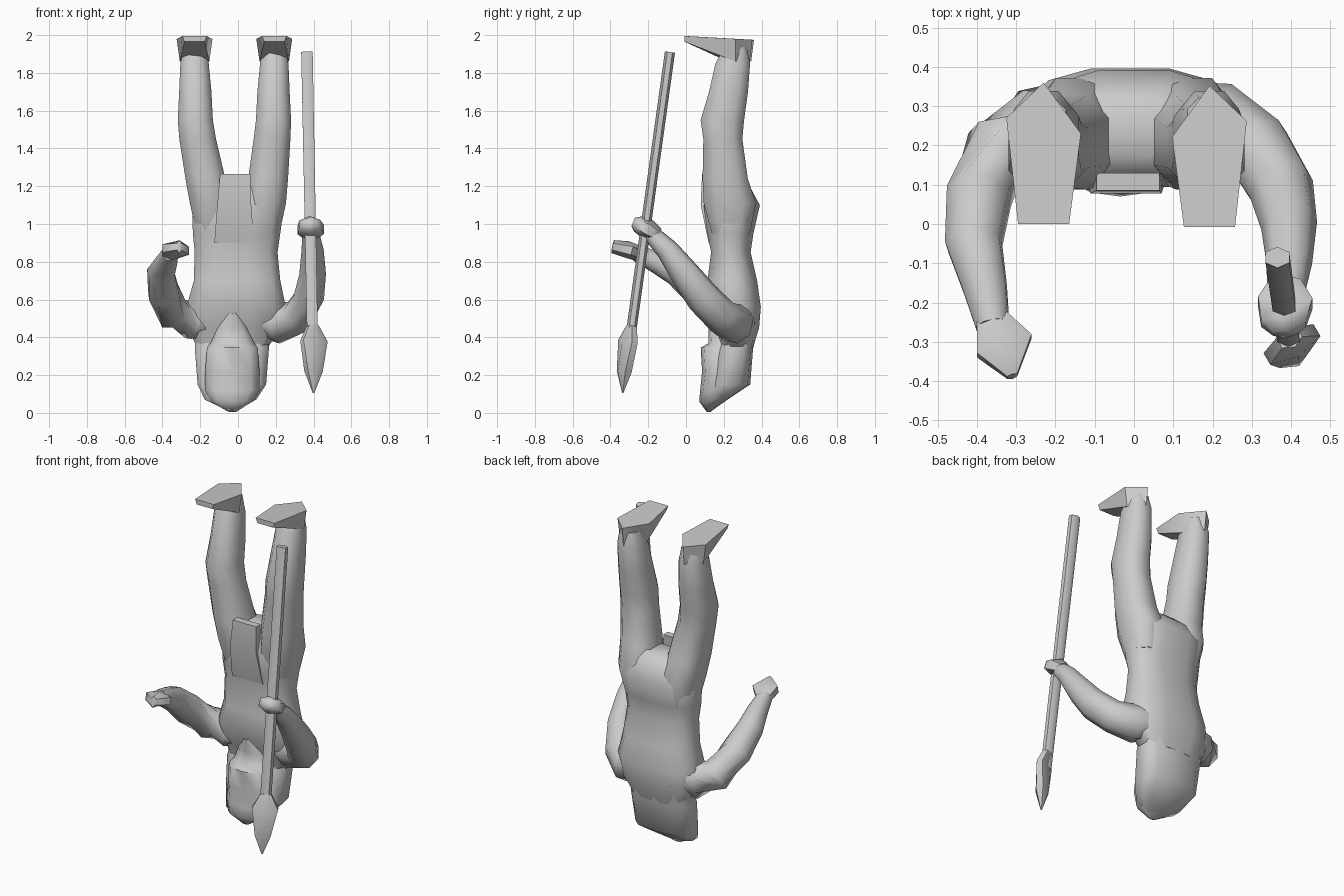
import bpy, bmesh, math
from mathutils import Vector


def make(name, bm, angle=50):
    bmesh.ops.recalc_face_normals(bm, faces=bm.faces)
    me = bpy.data.meshes.new(name)
    bm.to_mesh(me)
    bm.free()
    ob = bpy.data.objects.new(name, me)
    bpy.context.collection.objects.link(ob)
    bpy.context.view_layer.objects.active = ob
    bpy.ops.object.select_all(action='DESELECT')
    ob.select_set(True)
    bpy.ops.object.shade_smooth_by_angle(angle=math.radians(angle))
    return ob


def skin(name, rings, angle=50):
    """Bridge a list of equal-length point rings and cap both ends."""
    bm = bmesh.new()
    vs = [[bm.verts.new(p) for p in r] for r in rings]
    n = len(vs[0])
    for a, b in zip(vs, vs[1:]):
        for i in range(n):
            j = (i + 1) % n
            bm.faces.new((a[i], a[j], b[j], b[i]))
    bm.faces.new(vs[0])
    bm.faces.new(vs[-1])
    return make(name, bm, angle)


def box_loft(name, levels, n=10, power=0.8, angle=60):
    """Level rings given as (z, x min, x max, y min, y max)."""
    def f(v):
        return math.copysign(abs(v) ** power, v)
    rings = []
    for z, x0, x1, y0, y1 in levels:
        ring = []
        for i in range(n):
            t = 2 * math.pi * (i + 0.5) / n
            ring.append(((x0 + x1) / 2 + (x1 - x0) / 2 * f(math.cos(t)),
                         (y0 + y1) / 2 + (y1 - y0) / 2 * f(math.sin(t)), z))
        rings.append(ring)
    return skin(name, rings, angle)


def tube(name, path, n=8, side=Vector((1, 0, 0)), angle=60):
    """Path of (x, y, z, radius across, radius along the other axis)."""
    pts = [Vector(p[:3]) for p in path]
    rings = []
    for k, p in enumerate(path):
        t = (pts[min(k + 1, len(pts) - 1)] - pts[max(k - 1, 0)]).normalized()
        u = (side - t * side.dot(t)).normalized()
        w = t.cross(u)
        rings.append([pts[k] + u * p[3] * math.cos(a) + w * p[4] * math.sin(a)
                      for a in (2 * math.pi * (i + 0.5) / n for i in range(n))])
    return skin(name, rings, angle)


# Torso, hips at the top and shoulders at the bottom
box_loft("torso", [
    (1.23, -0.11, 0.11, 0.17, 0.30), (1.19, -0.20, 0.20, 0.12, 0.345),
    (1.10, -0.25, 0.25, 0.09, 0.395),
    (0.95, -0.245, 0.23, 0.11, 0.36), (0.85, -0.235, 0.215, 0.13, 0.345),
    (0.70, -0.24, 0.23, 0.11, 0.38), (0.56, -0.28, 0.26, 0.10, 0.40),
    (0.45, -0.27, 0.23, 0.16, 0.39), (0.34, -0.22, 0.16, 0.18, 0.355)], n=12, power=0.75)

# Head with pointed beard, and hair falling onto the back
box_loft("head", [
    (0.53, -0.05, -0.01, 0.11, 0.16), (0.45, -0.11, 0.05, 0.12, 0.25),
    (0.37, -0.15, 0.09, 0.12, 0.30), (0.345, -0.17, 0.11, 0.078, 0.30),
    (0.22, -0.18, 0.12, 0.085, 0.30),
    (0.12, -0.18, 0.12, 0.075, 0.27), (0.06, -0.15, 0.08, 0.07, 0.20),
    (0.005, -0.05, -0.01, 0.11, 0.13)])
box_loft("hair", [
    (0.48, -0.22, 0.16, 0.22, 0.39), (0.34, -0.235, 0.17, 0.17, 0.355),
    (0.15, -0.22, 0.155, 0.13, 0.34), (0.07, -0.18, 0.10, 0.10, 0.22),
    (0.015, -0.06, 0.0, 0.10, 0.14)], power=0.65)

# Legs and feet pointing upward
for label, s, shift, dy in (("left", -1, 0, 0), ("right", 1, -0.038, -0.008)):
    def span(z, a, b):
        dx = shift * min(1, max(0, (z - 1.1) / 0.4))
        lo, hi = sorted((s * a + dx, s * b + dx))
        return lo, hi
    legs = [(1.94, 0.17, 0.29, 0.20, 0.325), (1.85, 0.15, 0.31, 0.15, 0.345),
            (1.70, 0.135, 0.317, 0.115, 0.335), (1.55, 0.127, 0.325, 0.07, 0.315),
            (1.45, 0.11, 0.317, 0.085, 0.305), (1.24, 0.06, 0.285, 0.08, 0.335),
            (1.11, 0.03, 0.262, 0.085, 0.38), (0.95, 0.04, 0.225, 0.13, 0.345)]
    box_loft(label + "_leg", [(z, *span(z, a, b), c, d) for z, a, b, c, d in legs], n=8)
    sole = [(0.295, 0.0, 1.995, 1.965), (0.325, 0.27, 1.98, 1.86),
            (0.23, 0.36, 1.975, 1.86), (0.135, 0.23, 1.98, 1.86), (0.165, 0.0, 1.995, 1.965)]
    top = [(s * x + shift, y + dy, zt) for x, y, zt, zb in sole]
    low = [(s * (0.23 + (x - 0.23) * 0.82) + shift, y + dy - (0.015 if y > 0.3 else 0), zb)
           for x, y, zt, zb in sole]
    skin(label + "_foot", [top, low], 45)

# Arms
tube("left_arm", [
    (-0.17, 0.265, 0.50, 0.10, 0.10), (-0.25, 0.25, 0.49, 0.105, 0.105),
    (-0.34, 0.19, 0.525, 0.094, 0.096), (-0.395, 0.07, 0.64, 0.085, 0.09),
    (-0.408, -0.05, 0.745, 0.075, 0.075), (-0.38, -0.16, 0.80, 0.06, 0.06),
    (-0.36, -0.26, 0.845, 0.046, 0.045)], side=Vector((0.6, 0.3, -0.75)))
tube("left_hand", [
    (-0.365, -0.24, 0.84, 0.045, 0.04), (-0.33, -0.31, 0.865, 0.085, 0.045),
    (-0.31, -0.388, 0.88, 0.015, 0.035)], n=6)
tube("right_arm", [
    (0.12, 0.265, 0.50, 0.10, 0.10), (0.21, 0.255, 0.475, 0.11, 0.11),
    (0.315, 0.19, 0.51, 0.092, 0.095), (0.375, 0.09, 0.61, 0.082, 0.092),
    (0.395, -0.005, 0.735, 0.07, 0.08), (0.395, -0.10, 0.865, 0.058, 0.06),
    (0.385, -0.19, 0.955, 0.046, 0.045)], side=Vector((0.6, 0.3, -0.75)))
tube("right_hand", [
    (0.385, -0.15, 0.94, 0.045, 0.04), (0.385, -0.20, 0.97, 0.08, 0.055),
    (0.38, -0.255, 1.0, 0.065, 0.045), (0.38, -0.28, 1.01, 0.03, 0.025)], n=6)

# Loincloth flap, flaring off the belly
skin("front_cloth", [[(a, c, z), (b, c, z), (b, d, z), (a, d, z)] for z, a, b, c, d in (
    (0.90, -0.125, 0.085, 0.12, 0.15), (1.10, -0.11, 0.07, 0.078, 0.11),
    (1.265, -0.095, 0.065, 0.085, 0.13))], 40)

# Spear, point down
tube("spear_shaft", [(0.365, -0.085, 1.91, 0.035, 0.027),
                     (0.395, -0.30, 0.36, 0.033, 0.027)], n=6)
tube("spear_head", [
    (0.395, -0.288, 0.46, 0.034, 0.03), (0.402, -0.307, 0.38, 0.085, 0.035),
    (0.40, -0.327, 0.22, 0.052, 0.04), (0.40, -0.335, 0.105, 0.004, 0.004)],
    n=6, side=Vector((0.85, 0.5, 0)))
